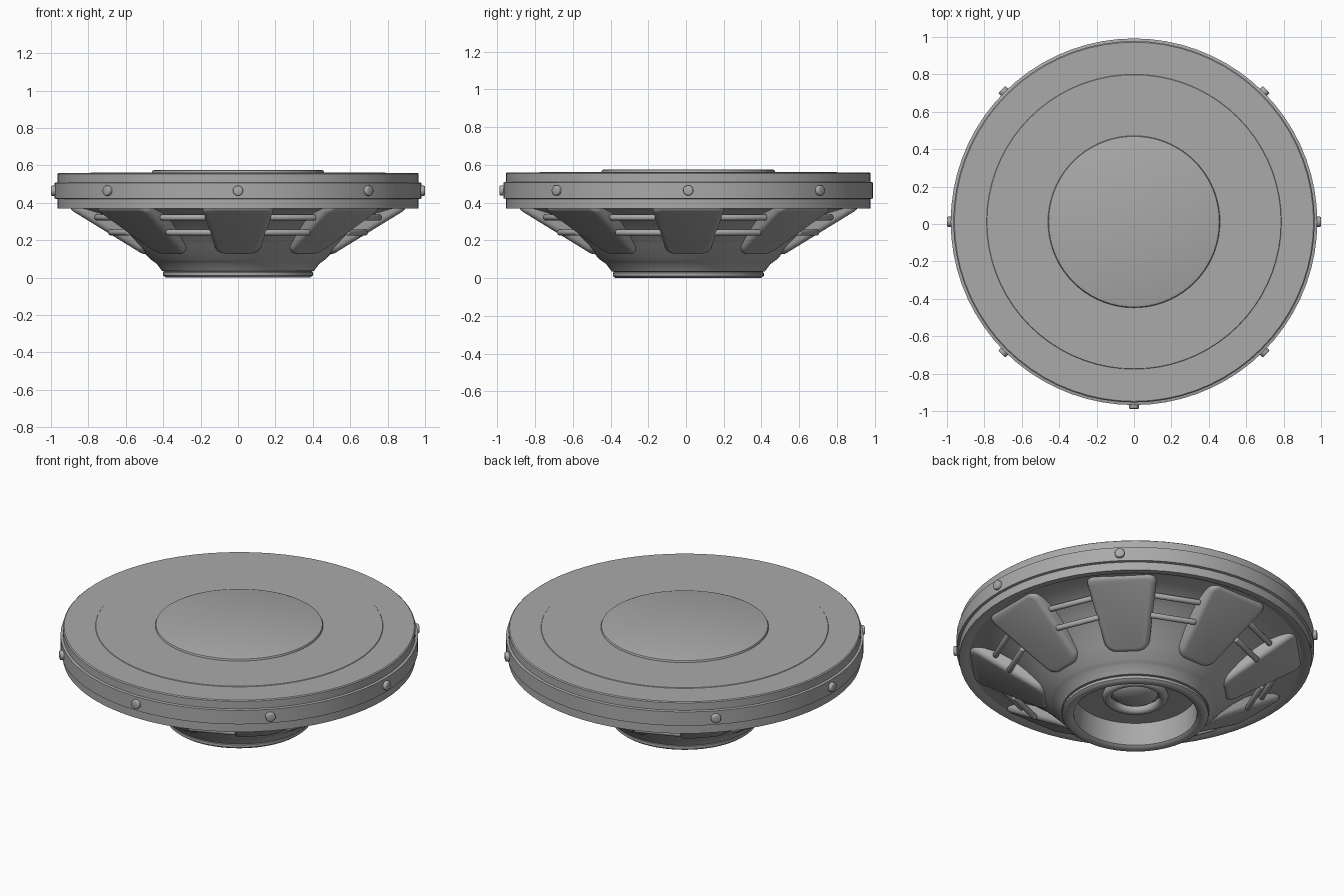
import bpy, bmesh, math
from mathutils import Vector, Matrix

if "Cube" in bpy.data.objects:
    bpy.data.objects.remove(bpy.data.objects["Cube"])

CENTRE = Vector((0, 0.012, 0))
grey = bpy.data.materials.new("plain_grey")
grey.use_nodes = True
grey.diffuse_color = (0.4, 0.4, 0.4, 1)
grey.node_tree.nodes["Principled BSDF"].inputs["Base Color"].default_value = (0.4, 0.4, 0.4, 1)


def finish(name, bm, angle=35):
    bmesh.ops.recalc_face_normals(bm, faces=bm.faces)
    mesh = bpy.data.meshes.new(name)
    bm.to_mesh(mesh)
    bm.free()
    mesh.materials.append(grey)
    ob = bpy.data.objects.new(name, mesh)
    ob.location = CENTRE
    bpy.context.collection.objects.link(ob)
    bpy.ops.object.select_all(action='DESELECT')
    ob.select_set(True)
    bpy.context.view_layer.objects.active = ob
    bpy.ops.object.shade_smooth_by_angle(angle=math.radians(angle))
    return ob


def lathe(name, profile, steps=72, closed=False):
    """Spin (radius, height) points around the vertical axis."""
    bm = bmesh.new()
    verts = [bm.verts.new((r, 0, z)) for r, z in profile]
    pairs = list(zip(verts, verts[1:]))
    if closed:
        pairs.append((verts[-1], verts[0]))
    edges = [bm.edges.new(p) for p in pairs]
    bmesh.ops.spin(bm, geom=verts + edges, axis=(0, 0, 1), cent=(0, 0, 0),
                   angle=math.tau, steps=steps, use_merge=True)
    bmesh.ops.remove_doubles(bm, verts=bm.verts, dist=1e-4)
    return finish(name, bm)


def rod(name, start, end, radius, sides, bevel):
    """Cylinder between two points with softened ends."""
    bm = bmesh.new()
    axis = end - start
    place = Matrix.Translation((start + end) / 2) @ axis.to_track_quat('Z', 'Y').to_matrix().to_4x4()
    bmesh.ops.create_cone(bm, cap_ends=True, segments=sides, radius1=radius,
                          radius2=radius, depth=axis.length, matrix=place)
    caps = [e for e in bm.edges if any(len(f.verts) > 4 for f in e.link_faces)]
    bmesh.ops.bevel(bm, geom=caps, offset=bevel, segments=2, affect='EDGES', profile=0.5)
    return finish(name, bm, 50)


def polar(angle, r, z, side=0):
    c, s = math.cos(angle), math.sin(angle)
    return Vector((r * c - side * s, r * s + side * c, z))


# Outer disc with its middle band
lathe("rim_disc", [(0, 0.56), (0.96, 0.56), (0.966, 0.555), (0.966, 0.51), (0.98, 0.507),
                   (0.98, 0.423), (0.966, 0.42), (0.966, 0.37), (0.93, 0.37), (0.92, 0.376),
                   (0, 0.376)])
# Raised plates on the top
lathe("top_inlay", [(0, 0.563), (0.786, 0.563), (0.79, 0.558), (0, 0.558)])
lathe("top_plate", [(0, 0.577), (0.445, 0.577), (0.456, 0.573), (0.46, 0.565), (0.46, 0.55)])

# Flared underside, with the hollow hub
lathe("lower_hull", [(0.93, 0.378), (0.84, 0.368), (0.76, 0.345), (0.68, 0.3), (0.6, 0.235),
                     (0.53, 0.165), (0.47, 0.1), (0.45, 0.085), (0.435, 0.075), (0.405, 0.035),
                     (0.36, 0.03), (0.34, 0.03), (0.335, 0.15), (0, 0.15)])
lathe("hub_ring", [(0.39, 0.036), (0.4, 0.028), (0.4, 0.012), (0.388, 0.002), (0.37, 0),
                   (0.35, 0.004), (0.338, 0.014), (0.338, 0.036)], closed=True)

# Small ring and dome inside the hub
lathe("inner_ring", [(0.155 + 0.026 * math.cos(a * math.tau / 12),
                      0.13 + 0.026 * math.sin(a * math.tau / 12)) for a in range(12)],
      steps=48, closed=True)
lathe("inner_dome", [(0.125 * math.cos(a * math.pi / 12), 0.15 - 0.05 * math.sin(a * math.pi / 12))
                     for a in range(7)], steps=48)


def pod(angle):
    """Rounded tapering block lying along the sloping underside."""
    low, high = polar(angle, 0.49, 0.12), polar(angle, 0.905, 0.375)
    along = (high - low).normalized()
    across = polar(angle, 0, 0, 1)
    out = along.cross(across).normalized()
    if out.z > 0:
        out = -out
    length = (high - low).length
    bm = bmesh.new()
    outline = [(-0.115, 0), (0.115, 0), (0.2, length), (-0.2, length)]
    base = bm.faces.new([bm.verts.new(low + across * u + along * v - out * 0.13)
                         for u, v in outline])
    made = bmesh.ops.extrude_face_region(bm, geom=[base])["geom"]
    front = [g for g in made if isinstance(g, bmesh.types.BMVert)]
    bmesh.ops.translate(bm, verts=front, vec=out * 0.135)
    # Round the corners first, then soften the front border
    corners = [e for e in bm.edges if sum(v in front for v in e.verts) == 1]
    bmesh.ops.bevel(bm, geom=corners, offset=0.06, segments=5, affect='EDGES', profile=0.5)
    level = (low + out * 0.005).dot(out)
    border = [e for e in bm.edges if all(abs(v.co.dot(out) - level) < 1e-4 for v in e.verts)]
    bmesh.ops.bevel(bm, geom=border, offset=0.03, segments=4, affect='EDGES', profile=0.5)
    return finish("pod", bm, 50)


for i in range(8):
    a = i * math.tau / 8
    pod(a)
    # Pairs of pipes bridging the gaps
    mid = a + math.tau / 16
    for r, z, half in ((0.765, 0.322, 0.13), (0.685, 0.242, 0.13)):
        rod("pipe", polar(mid, r, z, -half), polar(mid, r, z, half), 0.016, 16, 0.007)
    # Rim bolts, with none at the back
    if i != 2:
        rod("rim_bolt", polar(a, 0.95, 0.465), polar(a, 1.0, 0.465), 0.027, 16, 0.006)
